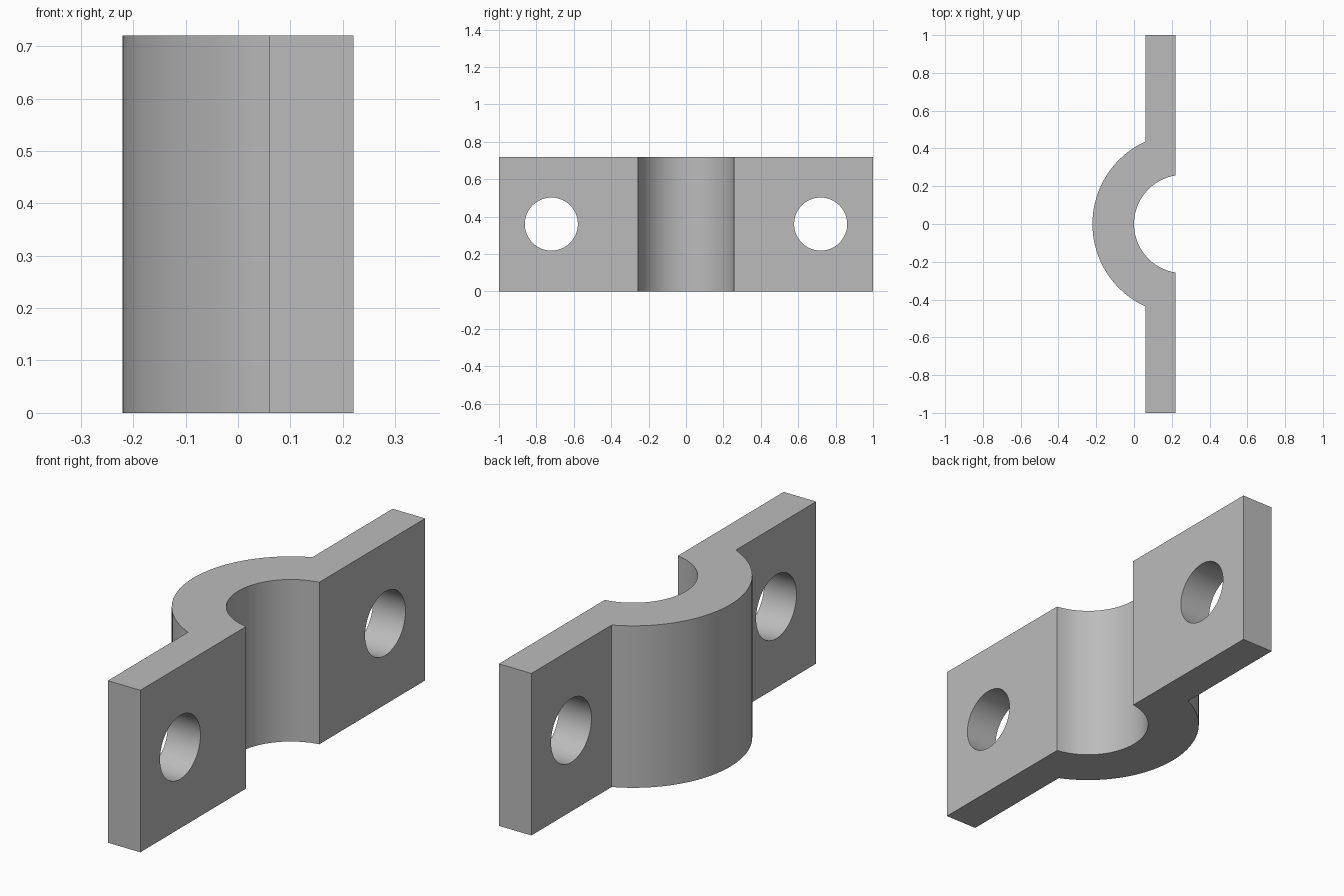
import bpy, bmesh, math

HEIGHT = 0.72
CX, R_IN, R_OUT = 0.26, 0.26, 0.48     # saddle arc centre and radii
X_BACK, X_FACE = 0.06, 0.22            # flange faces
SEG = 40

cube = bpy.data.objects.get("Cube")
if cube:
    bpy.data.objects.remove(cube, do_unlink=True)

mat = bpy.data.materials.new("plain_grey")
mat.use_nodes = True
grey = (0.5, 0.5, 0.5, 1)
mat.diffuse_color = grey
mat.node_tree.nodes["Principled BSDF"].inputs["Base Color"].default_value = grey


def arc(radius, x_end):
    """Points from the +y end round the -x side to the -y end."""
    start = math.acos((x_end - CX) / radius)
    sweep = 2 * (math.pi - start)
    return [(CX + radius * math.cos(start + sweep * i / SEG),
             radius * math.sin(start + sweep * i / SEG)) for i in range(SEG + 1)]


# Clamp outline: outer saddle, front flange, inner saddle, back flange
outline = arc(R_OUT, X_BACK) + [(X_BACK, -1), (X_FACE, -1)]
outline += arc(R_IN, X_FACE)[::-1] + [(X_FACE, 1), (X_BACK, 1)]

bm = bmesh.new()
base = bm.faces.new([bm.verts.new((x, y, 0)) for x, y in outline])
top = bmesh.ops.extrude_face_region(bm, geom=[base])["geom"]
bmesh.ops.translate(bm, vec=(0, 0, HEIGHT),
                    verts=[v for v in top if isinstance(v, bmesh.types.BMVert)])
bmesh.ops.recalc_face_normals(bm, faces=bm.faces)
mesh = bpy.data.meshes.new("saddle_clamp")
bm.to_mesh(mesh)
bm.free()
clamp = bpy.data.objects.new("saddle_clamp", mesh)
bpy.context.collection.objects.link(clamp)
mesh.materials.append(mat)

# Bolt holes through both flanges
for side, name in ((-1, "front_hole_cutter"), (1, "back_hole_cutter")):
    bpy.ops.mesh.primitive_cylinder_add(
        vertices=48, radius=0.142, depth=0.5,
        location=(0.14, side * 0.72, HEIGHT / 2), rotation=(0, math.pi / 2, 0))
    cutter = bpy.context.object
    cutter.name = name
    cutter.data.materials.append(mat)
    cutter.hide_render = True
    cut = clamp.modifiers.new(name, "BOOLEAN")
    cut.operation = "DIFFERENCE"
    cut.solver = "EXACT"
    cut.object = cutter
    bpy.context.view_layer.objects.active = clamp
    bpy.ops.object.modifier_apply(modifier=cut.name)
    bpy.data.objects.remove(cutter, do_unlink=True)

# Smooth curved walls, sharp edges
bpy.ops.object.select_all(action="DESELECT")
clamp.select_set(True)
bpy.context.view_layer.objects.active = clamp
bpy.ops.object.shade_smooth_by_angle(angle=math.radians(25))
